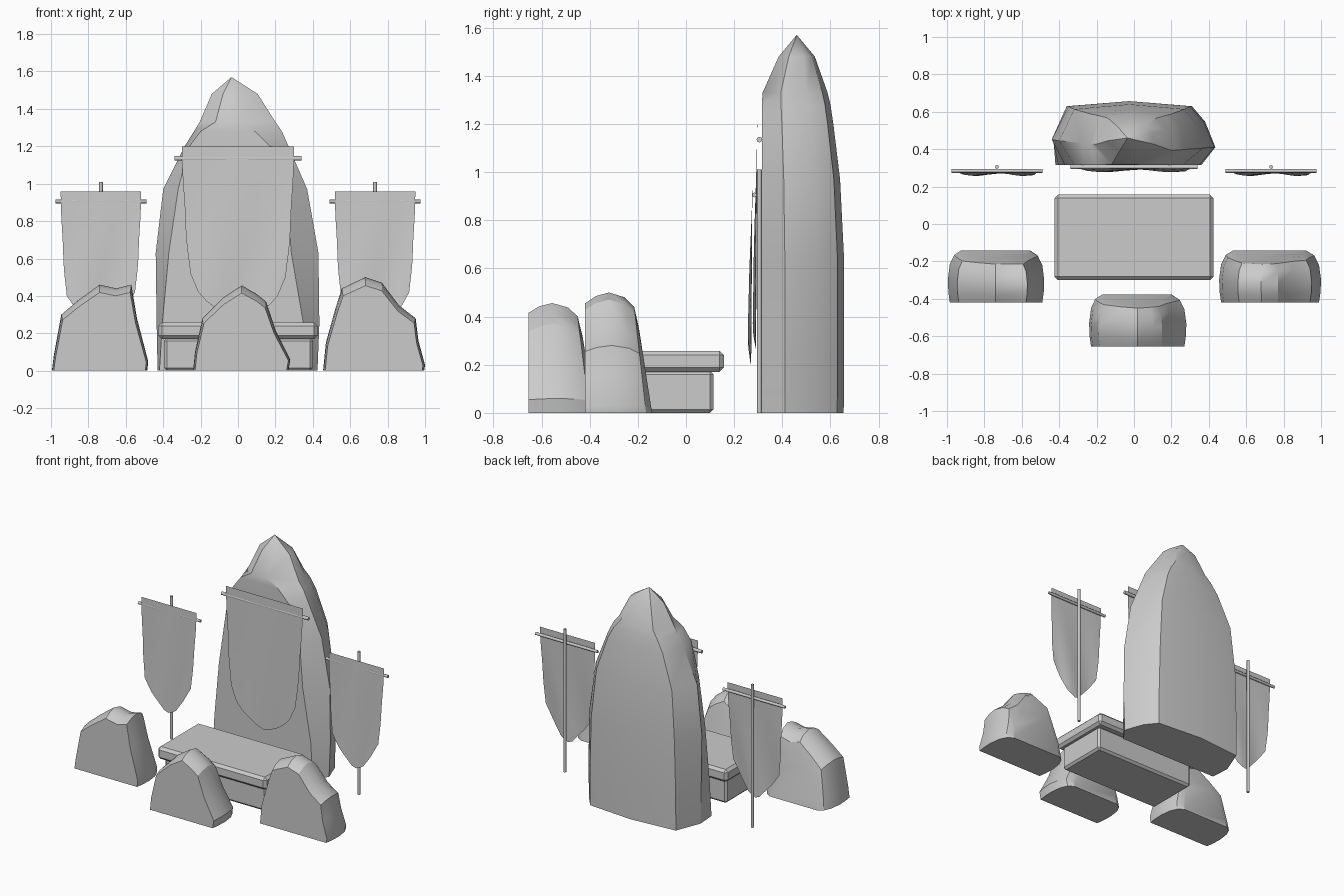
import bpy, bmesh, math

if "Cube" in bpy.data.objects:
    bpy.data.objects.remove(bpy.data.objects["Cube"])


def finish(name, bm, angle=30):
    bmesh.ops.recalc_face_normals(bm, faces=bm.faces)
    me = bpy.data.meshes.new(name)
    bm.to_mesh(me)
    bm.free()
    ob = bpy.data.objects.new(name, me)
    bpy.context.collection.objects.link(ob)
    bpy.ops.object.select_all(action='DESELECT')
    ob.select_set(True)
    bpy.context.view_layer.objects.active = ob
    if angle:
        bpy.ops.object.shade_smooth_by_angle(angle=math.radians(angle))
    return ob


def loft(name, rings, apex=None, angle=30):
    bm = bmesh.new()
    rows = [[bm.verts.new(p) for p in r] for r in rings]
    n = len(rows[0])
    for a, b in zip(rows, rows[1:]):
        for i in range(n):
            j = (i + 1) % n
            bm.faces.new((a[i], a[j], b[j], b[i]))
    bm.faces.new(rows[0])
    if apex:
        t = bm.verts.new(apex)
        for i in range(n):
            bm.faces.new((rows[-1][i], rows[-1][(i + 1) % n], t))
    else:
        bm.faces.new(rows[-1])
    return finish(name, bm, angle)


def box(name, lo, hi, bevel):
    bm = bmesh.new()
    bmesh.ops.create_cube(bm, size=1)
    for v in bm.verts:
        v.co = [(a + b) / 2 + c * (b - a) for a, b, c in zip(lo, hi, v.co)]
    ob = finish(name, bm, 0)
    m = ob.modifiers.new("bevel", 'BEVEL')
    m.width, m.segments = bevel, 1
    return ob


def rod(name, a, b, r, axis):
    # eight-sided rod along x or z
    def ring(p):
        out = []
        for i in range(8):
            c, s = r * math.cos(i * math.pi / 4), r * math.sin(i * math.pi / 4)
            out.append((p[0], p[1] + c, p[2] + s) if axis == 'x' else (p[0] + c, p[1] + s, p[2]))
        return out
    return loft(name, [ring(a), ring(b)], angle=50)


def lerp(table, t):
    for (a, p), (b, q) in zip(table, table[1:]):
        if t <= b:
            return p + (q - p) * (t - a) / (b - a)
    return table[-1][1]


def cloth(name, cx, y, top, width, hem):
    # hanging sheet with pointed hem and soft folds
    bm = bmesh.new()
    nu, nv = 12, 14
    g = []
    for j in range(nv + 1):
        v = j / nv
        row = []
        for i in range(nu + 1):
            u = i / nu
            z = top + (lerp(hem, u) - top) * v
            w = width * (1 - 0.14 * v ** 1.5 + 0.012 * math.sin(11 * v) * v)
            fold = 0.007 * v * math.sin(9 * u + 3 * v) - 0.012 * v
            row.append(bm.verts.new((cx + (u - 0.5) * w, y + fold, z)))
        g.append(row)
    for j in range(nv):
        for i in range(nu):
            bm.faces.new((g[j][i], g[j + 1][i], g[j + 1][i + 1], g[j][i + 1]))
    return finish(name, bm, 60)


# Tall standing stone: z, left, front left, front right, right, back left, back right, front y, back y
levels = [
    (0.00, -.43, -.42, .36, .425, -.36, .31, .315, .655),
    (0.25, -.435, -.405, .35, .435, -.36, .31, .315, .657),
    (0.63, -.44, -.37, .285, .43, -.35, .30, .315, .657),
    (0.97, -.40, -.32, .26, .37, -.32, .27, .315, .64),
    (1.20, -.285, -.26, .17, .27, -.23, .20, .315, .612),
    (1.28, -.235, -.20, .09, .235, -.18, .16, .315, .60),
    (1.33, -.205, -.12, .00, .20, -.14, .12, .318, .588),
    (1.48, -.14, -.08, .02, .105, -.09, .06, .385, .535),
]
rings = []
for z, l, fl, fr, r, bl, br, yf, yb in levels:
    d = yb - yf
    rings.append([(l, yf + .40 * d, z), (fl, yf, z), ((fl + fr) / 2, yf, z), (fr, yf, z),
                  (r, yf + .28 * d, z), (r * .4 + br * .6 + .02, yf + .68 * d, z),
                  (br, yb - .08 * d, z), ((bl + br) / 2, yb, z), (bl, yb - .08 * d, z)])
loft("standing_stone", rings, (-.035, .46, 1.57))

# Three boulders with flat fronts: outline seen from the front, front y
boulders = {
    "boulder_left": (-.42, [(-.995, 0), (-.985, .08), (-.945, .30), (-.85, .38), (-.74, .46),
                            (-.65, .44), (-.57, .46), (-.54, .28), (-.48, .05), (-.485, 0)]),
    "boulder_middle": (-.655, [(-.24, 0), (-.23, .10), (-.19, .28), (-.08, .39), (.02, .456),
                               (.10, .41), (.15, .37), (.20, .22), (.28, .06), (.27, 0)]),
    "boulder_right": (-.42, [(.455, 0), (.47, .15), (.52, .33), (.555, .44), (.68, .50),
                             (.77, .47), (.86, .35), (.95, .28), (.965, .16), (1.0, .03), (.995, 0)]),
}
stations = [(0, .96, .91), (.045, .99, .97), (.10, 1, 1), (.165, .96, .96), (.205, .87, .88), (.225, .72, .70)]
for name, (y0, outline) in boulders.items():
    cx = (outline[0][0] + outline[-1][0]) / 2
    h = max(p[1] for p in outline)
    loft(name, [[(cx + (x - cx) * sx, y0 + d + d * .24 * (1 - z / h), z * sz) for x, z in outline]
                for d, sx, sz in stations])

# Altar
box("altar_base", (-.395, -.26, 0), (.40, .115, .175), .015)
box("altar_slab", (-.425, -.30, .17), (.425, .157, .258), .018)

# Centre banner hung on the stone
cloth("centre_banner", 0, .296, 1.20, .60,
      [(0, .52), (.1, .40), (.3, .32), (.48, .26), (.7, .30), (.9, .38), (1, .50)])
rod("centre_crossbar", (-.34, .305, 1.135), (.34, .305, 1.135), .012, 'x')

# Two side banners on poles
for side, cx in (("left", -.733), ("right", .733)):
    cloth(side + "_banner", cx, .276, .957, .43,
          [(0, .40), (.15, .32), (.3, .26), (.46, .19), (.65, .22), (.85, .32), (1, .42)])
    rod(side + "_crossbar", (cx - .243, .284, .905), (cx + .243, .284, .905), .01, 'x')
    rod(side + "_pole", (cx, .305, 0), (cx, .305, 1.01), .01, 'z')
